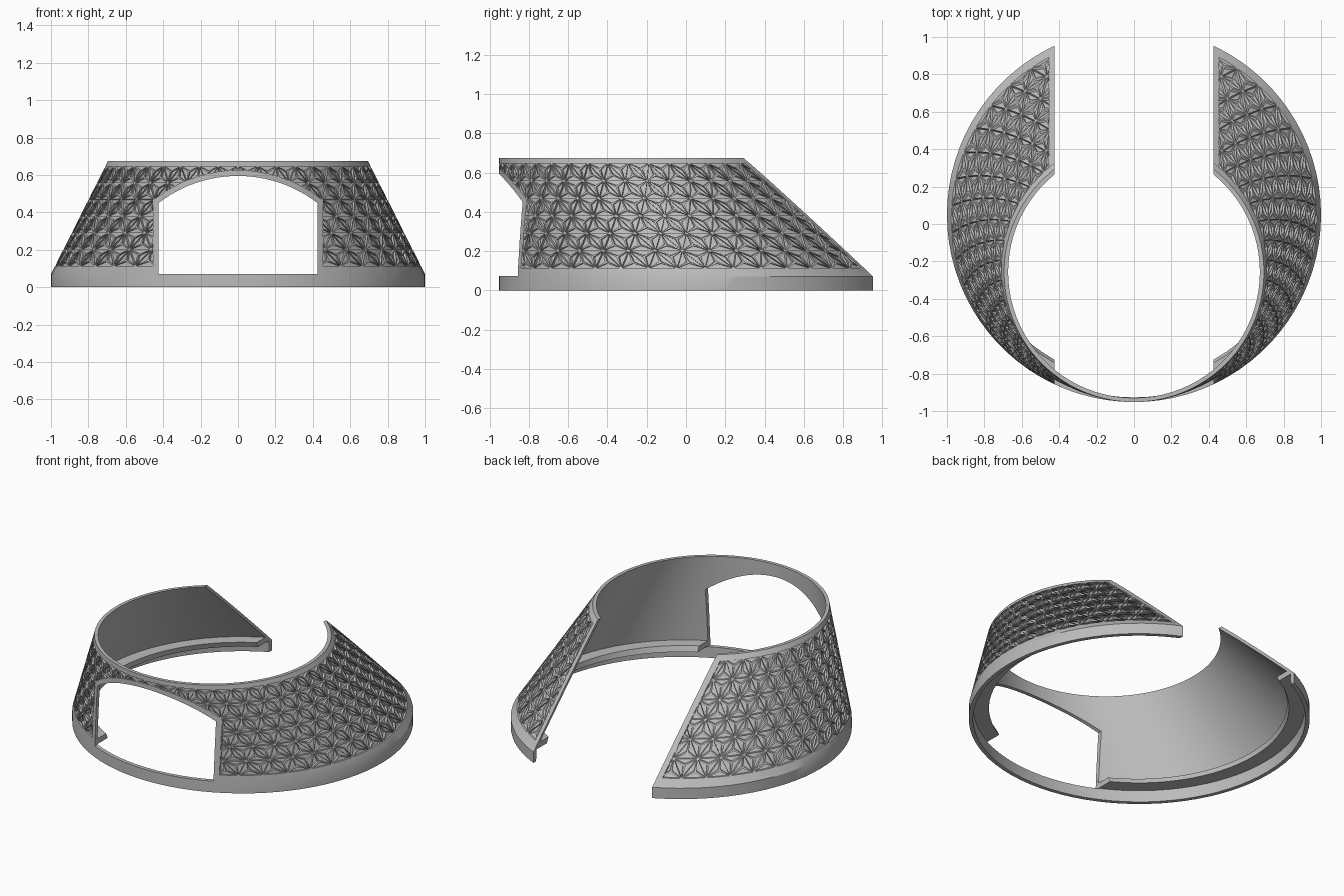
import bpy, bmesh, math
from mathutils import Vector

if "Cube" in bpy.data.objects:
    bpy.data.objects.remove(bpy.data.objects["Cube"])

RING_Z, TOP_Z = 0.07, 0.675        # base ring height, overall height
BASE_R, TOP_R, FRONT = 1.0, 0.695, -0.952
LOW, HIGH = 0.113, 0.647           # patterned band
COLS, ROWS = 42, 6
ARC, RISE = 0.85, 1.25             # flat-sheet scale of angle and height
HALF = 0.425                       # half width of both openings

grey = bpy.data.materials.new("warm grey")
grey.use_nodes = True
colour = (0.5, 0.5, 0.5, 1)
grey.diffuse_color = colour
grey.node_tree.nodes["Principled BSDF"].inputs["Base Color"].default_value = colour


def radius(z):
    t = max(0, (z - RING_Z) / (TOP_Z - RING_Z))
    return BASE_R + (TOP_R - BASE_R) * t


def wrap(co, lift):
    """Roll a flat sheet point (angle, height, depth) onto the leaning cone."""
    a, z = co.x / ARC, co.y / RISE
    r = radius(z) + co.z + lift
    return Vector((r * math.cos(a), FRONT + radius(z) + r * math.sin(a), z))


def make_object(name, bm):
    bmesh.ops.recalc_face_normals(bm, faces=bm.faces)
    mesh = bpy.data.meshes.new(name)
    bm.to_mesh(mesh)
    bm.free()
    mesh.materials.append(grey)
    obj = bpy.data.objects.new(name, mesh)
    bpy.context.collection.objects.link(obj)
    return obj


def shell(name, profile, engraved, lift=0):
    """Triangle-lattice cone band, closed into a solid through a profile of (z, depth)."""
    bm = bmesh.new()
    step = 2 * math.pi / COLS
    grid = []
    for j in range(ROWS + 1):
        y = (LOW + (HIGH - LOW) * j / ROWS) * RISE
        grid.append([bm.verts.new(((math.pi / 2 + (i + j % 2 / 2) * step) * ARC, y, 0))
                     for i in range(COLS + 1)])
    for j in range(ROWS):
        a, b = grid[j], grid[j + 1]
        for i in range(COLS):
            if j % 2 == 0:
                tris = [(a[i], a[i + 1], b[i]), (a[i + 1], b[i + 1], b[i])]
            else:
                tris = [(a[i], b[i + 1], b[i]), (a[i], a[i + 1], b[i + 1])]
            for t in tris:
                bm.faces.new(t)
    if engraved:
        # Split every triangle in three and sink each part
        cells = bmesh.ops.poke(bm, faces=bm.faces[:])["faces"]
        bmesh.ops.inset_individual(bm, faces=cells, thickness=0.006)
        bmesh.ops.inset_individual(bm, faces=cells, thickness=0.002, depth=-0.012)
    bmesh.ops.subdivide_edges(bm, edges=bm.edges[:], cuts=1, use_grid_fill=True)
    # Extrude the upper edge around the profile until it meets the lower edge
    rim = [e for e in bm.edges if all(abs(v.co.y - HIGH * RISE) < 1e-5 for v in e.verts)]
    for z, depth in profile + [(LOW, 0)]:
        new = bmesh.ops.extrude_edge_only(bm, edges=rim)["geom"]
        rim = [g for g in new if isinstance(g, bmesh.types.BMEdge)]
        for v in {v for e in rim for v in e.verts}:
            v.co.y, v.co.z = z * RISE, depth
    for v in bm.verts:
        v.co = wrap(v.co, lift)
    bmesh.ops.remove_doubles(bm, verts=bm.verts, dist=0.0002)
    return make_object(name, bm)


def opening_cutter(name, grow):
    """Arched front doorway and straight rear slot, optionally enlarged."""
    w, arc_r, arc_z = HALF + grow, 0.695 + grow, -0.1
    sweep = math.asin(w / arc_r)
    arch = [(arc_r * math.sin(sweep * k / 12), arc_z + arc_r * math.cos(sweep * k / 12))
            for k in range(-12, 13)]
    floor = 0.072 - grow
    door = [(-w, floor)] + arch + [(w, floor)]
    slot = [(-w, -1), (-w, 2), (w, 2), (w, -1)]
    bm = bmesh.new()
    for outline, y0, y1 in ((door, -1.5, -0.3), (slot, 0, 1.5)):
        face = bm.faces.new([bm.verts.new((x, y0, z)) for x, z in outline])
        new = bmesh.ops.extrude_face_region(bm, geom=[face])["geom"]
        bmesh.ops.translate(bm, vec=(0, y1 - y0, 0),
                            verts=[g for g in new if isinstance(g, bmesh.types.BMVert)])
    obj = make_object(name, bm)
    obj.hide_render = True
    return obj


def boolean(obj, cutter, operation):
    mod = obj.modifiers.new(operation.lower(), "BOOLEAN")
    mod.operation, mod.object, mod.solver = operation, cutter, "EXACT"
    bpy.context.view_layer.objects.active = obj
    bpy.ops.object.modifier_apply(modifier=mod.name)


# Engraved wall with top rim, inner ledge and base ring
wall = shell("engraved_wall", [
    (TOP_Z, 0), (TOP_Z, -0.022), (0.11, -0.022),
    (0.11, 0.88 - radius(0.11)), (0.075, 0.88 - radius(0.075)),
    (0.075, -0.025), (0, -0.025), (0, 0), (RING_Z, 0)], True)

# Plain border strip around the openings
border = shell("opening_border", [(HIGH, -0.015), (LOW, -0.015)], False, 0.0005)

openings = opening_cutter("opening_cutter", 0)
margin = opening_cutter("margin_cutter", 0.03)
boolean(border, margin, "INTERSECT")
for part in (wall, border):
    boolean(part, openings, "DIFFERENCE")
for cutter in (openings, margin):
    bpy.data.objects.remove(cutter)

for part in (wall, border):
    bpy.ops.object.select_all(action="DESELECT")
    part.select_set(True)
    bpy.context.view_layer.objects.active = part
    bpy.ops.object.shade_smooth_by_angle(angle=math.radians(30))
